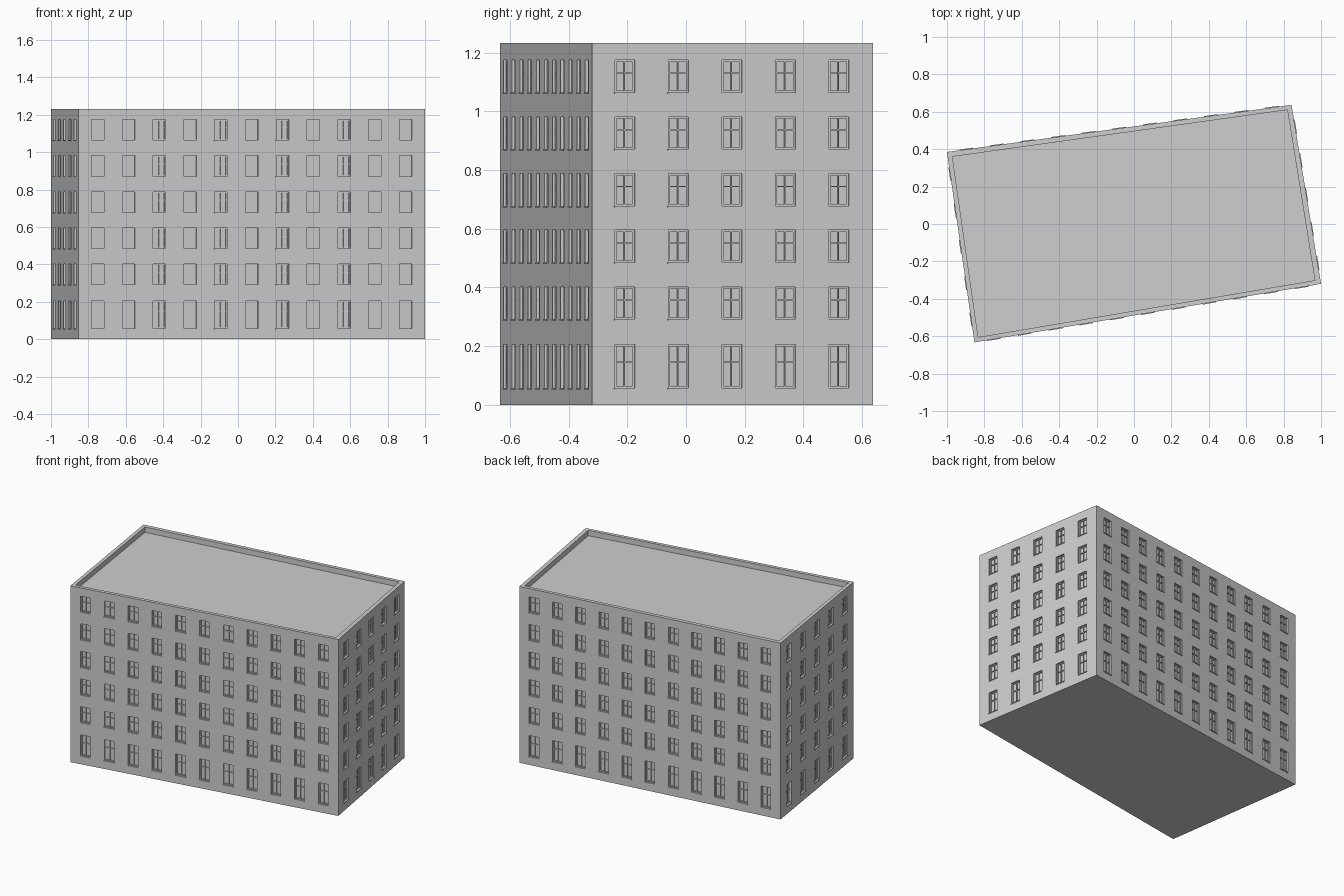
import bpy, bmesh
from mathutils import Vector

if "Cube" in bpy.data.objects:
    bpy.data.objects.remove(bpy.data.objects["Cube"])

H, ROOF = 1.232, 1.195
W, DEPTH = 0.068, 0.016
# Footprint, counter-clockwise: front left, front right, back right, back left
OUTER = [(-0.853, -0.633), (1.0, -0.32), (0.842, 0.637), (-1.0, 0.385)]
INNER = [(-0.833, -0.605), (0.967, -0.301), (0.82, 0.61), (-0.971, 0.36)]
# Window rows (bottom, top)
ROWS = [(0.058, 0.205)] + [(0.292 + 0.193 * i, 0.402 + 0.193 * i) for i in range(5)]
# Column centres as fractions along the long and short walls
LONG = [0.056 + 0.0888 * i for i in range(11)]
SHORT = [0.117 + 0.1905 * i for i in range(5)]

grey = bpy.data.materials.new("light grey plaster")
grey.diffuse_color = (0.61, 0.62, 0.61, 1)
grey.use_nodes = True
grey.node_tree.nodes["Principled BSDF"].inputs["Base Color"].default_value = grey.diffuse_color


def make_object(name, bm):
    bmesh.ops.remove_doubles(bm, verts=bm.verts, dist=1e-5)
    me = bpy.data.meshes.new(name)
    bm.to_mesh(me)
    bm.free()
    me.materials.append(grey)
    ob = bpy.data.objects.new(name, me)
    bpy.context.collection.objects.link(ob)


def face(bm, pts):
    bm.faces.new([bm.verts.new(p) for p in pts])


def box(bm, at, u0, u1, z0, z1, o0, o1):
    """Box in wall space: along the wall, up, and outward."""
    c = [at(u, z, o) for o in (o0, o1) for u, z in ((u0, z0), (u1, z0), (u1, z1), (u0, z1))]
    v = [bm.verts.new(p) for p in c]
    for f in ((3, 2, 1, 0), (4, 5, 6, 7), (0, 1, 5, 4), (1, 2, 6, 5), (2, 3, 7, 6), (3, 0, 4, 7)):
        bm.faces.new([v[i] for i in f])


shell, frames, sills = bmesh.new(), bmesh.new(), bmesh.new()

for k in range(4):
    p, q = Vector((*OUTER[k], 0)), Vector((*OUTER[(k + 1) % 4], 0))
    length = (q - p).length
    d = (q - p) / length
    n = Vector((d.y, -d.x, 0))

    def at(u, z, o=0.0):
        return p + d * u + n * o + Vector((0, 0, z))

    # Wall grid with recessed window openings
    us, zs = [0.0], [0.0]
    for c in (LONG if k % 2 == 0 else SHORT):
        us += [c * length - W / 2, c * length + W / 2]
    for r in ROWS:
        zs += r
    us.append(length)
    zs.append(H)
    for i in range(len(us) - 1):
        for j in range(len(zs) - 1):
            u0, u1, z0, z1 = us[i], us[i + 1], zs[j], zs[j + 1]
            ring = [(u0, z0), (u1, z0), (u1, z1), (u0, z1)]
            if i % 2 == 0 or j % 2 == 0:
                face(shell, [at(*c) for c in ring])
                continue
            face(shell, [at(*c, -DEPTH) for c in ring])
            for a in range(4):
                b = (a + 1) % 4
                face(shell, [at(*ring[a]), at(*ring[b]), at(*ring[b], -DEPTH), at(*ring[a], -DEPTH)])
            # Window frame, mullion and transom
            t, o0, o1 = 0.006, -DEPTH, -0.009
            mid, bar = (u0 + u1) / 2, z0 + 0.6 * (z1 - z0)
            box(frames, at, u0, u0 + t, z0, z1, o0, o1)
            box(frames, at, u1 - t, u1, z0, z1, o0, o1)
            box(frames, at, u0 + t, u1 - t, z0, z0 + t, o0, o1)
            box(frames, at, u0 + t, u1 - t, z1 - t, z1, o0, o1)
            box(frames, at, mid - 0.002, mid + 0.002, z0 + t, z1 - t, o0, o1)
            box(frames, at, u0 + t, u1 - t, bar - 0.002, bar + 0.002, o0, o1)
            # Window sill
            box(sills, at, u0 - 0.003, u1 + 0.003, z0 - 0.005, z0, 0, 0.004)

# Base, parapet and flat roof
face(shell, [(x, y, 0) for x, y in reversed(OUTER)])
face(shell, [(x, y, ROOF) for x, y in INNER])
for a in range(4):
    b = (a + 1) % 4
    face(shell, [(*OUTER[a], H), (*OUTER[b], H), (*INNER[b], H), (*INNER[a], H)])
    face(shell, [(*INNER[a], H), (*INNER[b], H), (*INNER[b], ROOF), (*INNER[a], ROOF)])

make_object("building_shell", shell)
make_object("window_frames", frames)
make_object("window_sills", sills)
